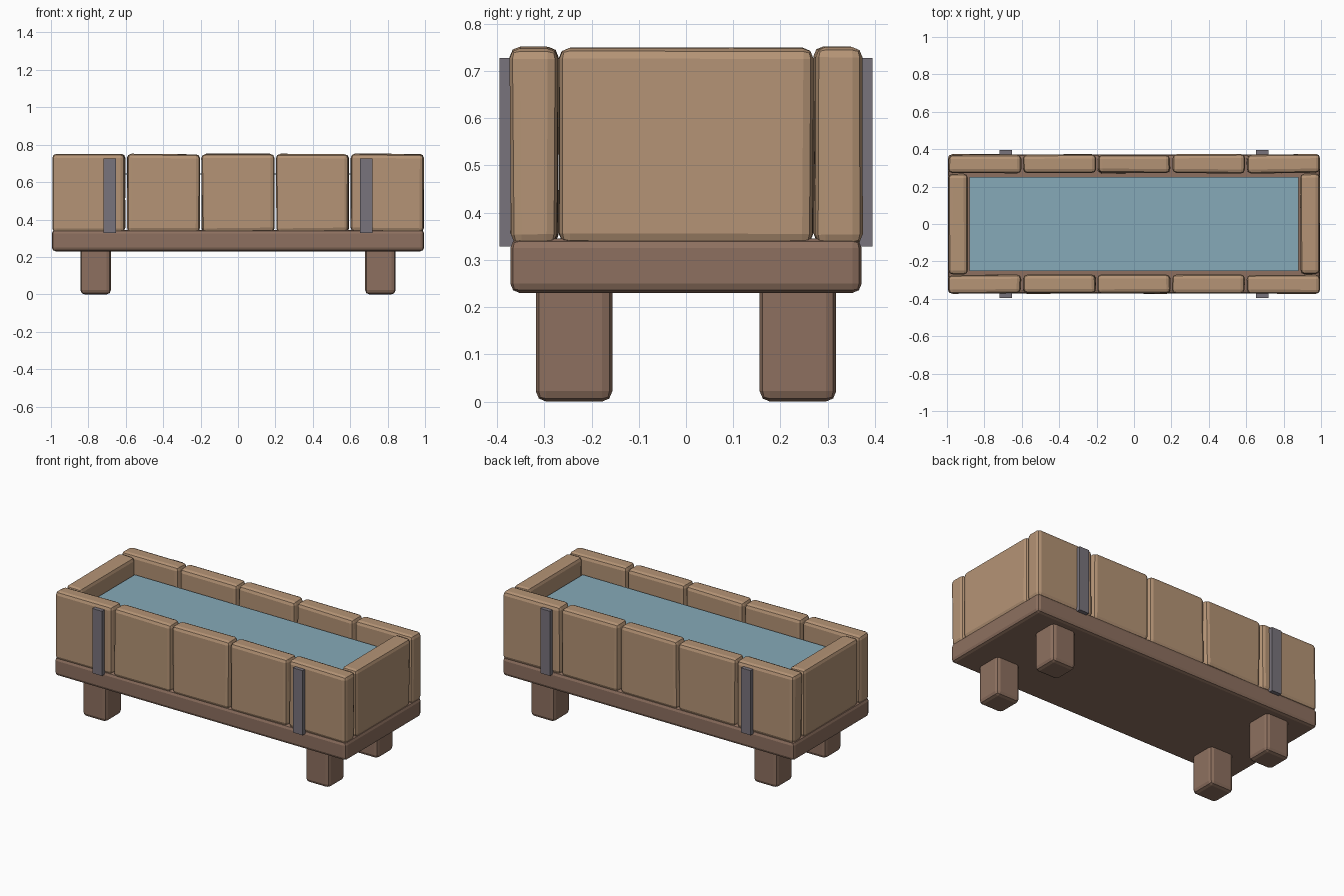
import bpy
import bmesh
import random

random.seed(4)

cube = bpy.data.objects.get("Cube")
if cube:
    bpy.data.objects.remove(cube, do_unlink=True)


def material(name, rgb):
    mat = bpy.data.materials.new(name)
    mat.use_nodes = True
    mat.diffuse_color = (*rgb, 1)
    mat.node_tree.nodes["Principled BSDF"].inputs["Base Color"].default_value = (*rgb, 1)
    return mat


light_wood = material("light wood", (0.46, 0.295, 0.18))
dark_wood = material("dark wood", (0.27, 0.163, 0.115))
iron = material("iron", (0.19, 0.173, 0.2))
water_blue = material("water blue", (0.24, 0.4, 0.48))


def box(name, mat, low, high, bevel=0.0, wobble=0.0):
    """Box between two corners, with optional rounded edges and hand-cut wobble."""
    bm = bmesh.new()
    bmesh.ops.create_cube(bm, size=1)
    for v in bm.verts:
        for i in range(3):
            v.co[i] = (low[i] if v.co[i] < 0 else high[i]) + random.uniform(-wobble, wobble)
    mesh = bpy.data.meshes.new(name)
    if bevel:
        bmesh.ops.bevel(bm, geom=bm.edges[:], offset=bevel, segments=2,
                        profile=0.5, affect='EDGES', clamp_overlap=True)
    bm.to_mesh(mesh)
    bm.free()
    mesh.materials.append(mat)
    obj = bpy.data.objects.new(name, mesh)
    bpy.context.collection.objects.link(obj)
    return obj


# Base slab
box("base", dark_wood, (-0.995, -0.372, 0.23), (0.995, 0.372, 0.345), 0.02)

# Legs
for sx, side in ((1, "left"), (-1, "right")):
    for sy, end in ((-1, "front"), (1, "back")):
        xs = sorted((sx * 0.68, sx * 0.842))
        ys = sorted((sy * 0.156, sy * 0.318))
        box(f"leg_{end}_{side}", dark_wood, (xs[0], ys[0], 0), (xs[1], ys[1], 0.26), 0.022)

# Long walls of five planks, with two iron straps on each
pitch, count = 0.399, 5
for sy, end in ((-1, "front"), (1, "back")):
    ys = sorted((sy * 0.272, sy * 0.372))
    for i in range(count):
        x = (i - (count - 1) / 2) * pitch
        box(f"plank_{end}_{i + 1}", light_wood, (x - 0.194, ys[0], 0.333),
            (x + 0.194, ys[1], 0.75), 0.022, 0.003)
    ys = sorted((sy * 0.36, sy * 0.395))
    for sx, side in ((1, "left"), (-1, "right")):
        box(f"strap_{end}_{side}", iron, (sx * 0.685 - 0.033, ys[0], 0.328),
            (sx * 0.685 + 0.033, ys[1], 0.727))

# End walls
for sx, side in ((1, "left"), (-1, "right")):
    xs = sorted((sx * 0.89, sx * 0.992))
    box(f"end_wall_{side}", light_wood, (xs[0], -0.269, 0.335), (xs[1], 0.269, 0.748), 0.022, 0.002)

# Water surface
box("water", water_blue, (-0.88, -0.25, 0.641), (0.88, 0.25, 0.646))
